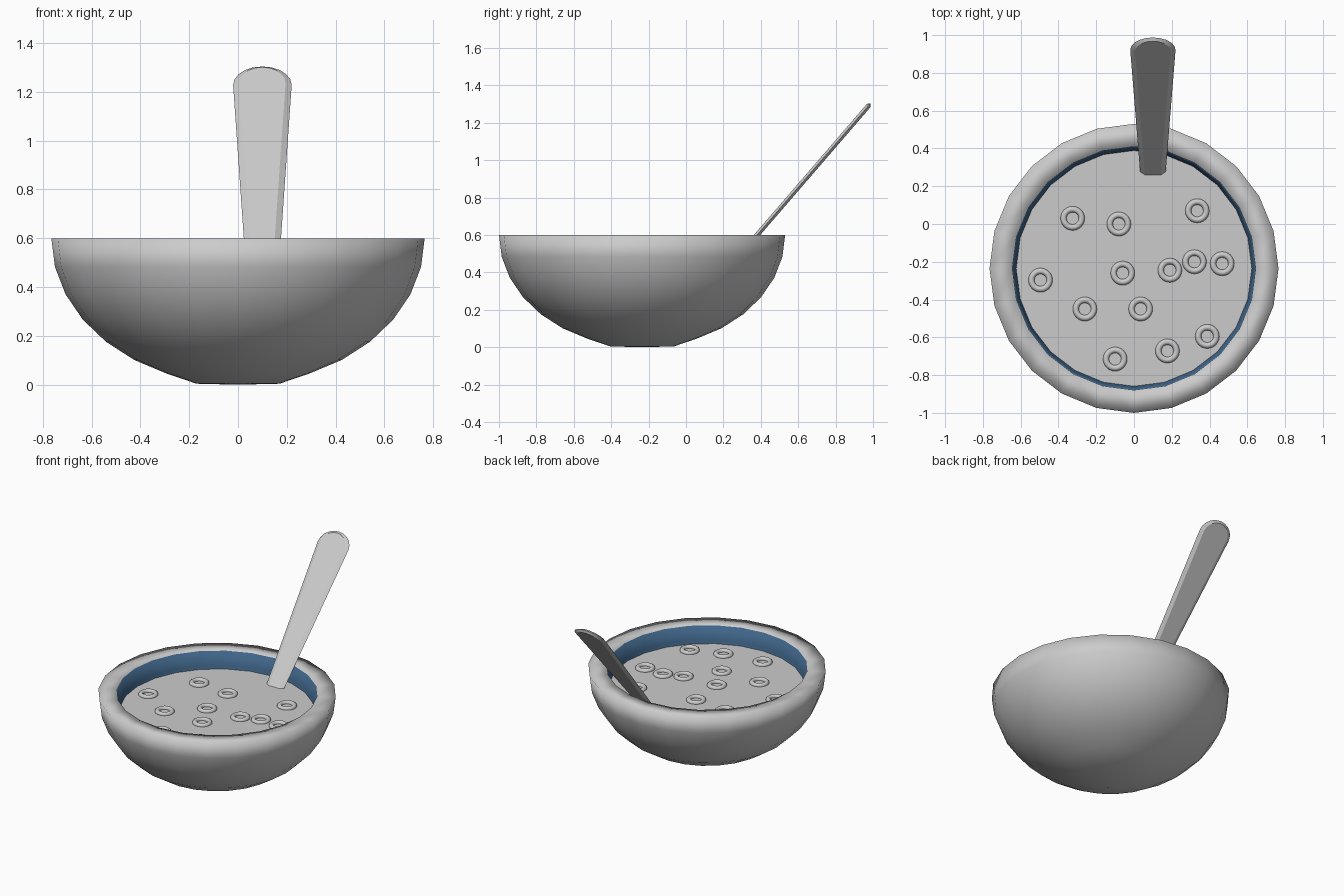
import bpy, bmesh, math
from mathutils import Vector

if "Cube" in bpy.data.objects:
    bpy.data.objects.remove(bpy.data.objects["Cube"])

CY = -0.235       # bowl centre in y
MILK_Z = 0.48
SEG = 24


def finish(name, bm, smooth=True):
    bmesh.ops.recalc_face_normals(bm, faces=bm.faces)
    me = bpy.data.meshes.new(name)
    bm.to_mesh(me)
    bm.free()
    for p in me.polygons:
        p.use_smooth = smooth
    ob = bpy.data.objects.new(name, me)
    bpy.context.collection.objects.link(ob)
    return ob


# Bowl: outer half ellipsoid, flat rim, blue inner shell
outer = []
for k in range(1, 9):
    a = math.radians(11.25 * k)
    outer.append((0.765 * math.sin(a), 0.6 * (1 - math.cos(a))))
outer[0] = (0.17, 0.004)
inner = []
for k in range(8, 0, -1):
    a = math.radians(11.25 * k)
    inner.append((0.645 * math.sin(a), 0.6 - 0.5 * math.cos(a)))
profile = outer + inner
bm = bmesh.new()
rings = []
for r, z in profile:
    rings.append([bm.verts.new((r * math.sin(i * math.tau / SEG),
                                CY + r * math.cos(i * math.tau / SEG), z))
                  for i in range(SEG)])
for k, (a, b) in enumerate(zip(rings, rings[1:])):
    for i in range(SEG):
        j = (i + 1) % SEG
        f = bm.faces.new((a[i], a[j], b[j], b[i]))
        f.material_index = int(k >= len(outer))
for ring, z, mat in ((rings[0], 0.0, 0), (rings[-1], 0.1, 1)):
    c = bm.verts.new((0, CY, z))
    for i in range(SEG):
        bm.faces.new((ring[i], ring[(i + 1) % SEG], c)).material_index = mat
bowl = finish("bowl", bm)
blue = bpy.data.materials.new("blue_glaze")
blue.diffuse_color = (0.05, 0.13, 0.25, 1)
blue.use_nodes = True
blue.node_tree.nodes["Principled BSDF"].inputs["Base Color"].default_value = blue.diffuse_color
bowl.data.materials.append(None)
bowl.data.materials.append(blue)

# Milk surface
bm = bmesh.new()
bmesh.ops.create_circle(bm, cap_ends=True, segments=SEG, radius=0.628)
milk = finish("milk", bm, False)
milk.location = (0, CY, MILK_Z)

# Cereal rings floating in the milk
spots = [(-0.325, 0.03), (-0.08, 0), (0.335, 0.07), (-0.495, -0.297), (-0.06, -0.26),
         (0.19, -0.245), (0.32, -0.2), (0.467, -0.21), (-0.26, -0.45), (0.035, -0.45),
         (0.388, -0.595), (0.177, -0.672), (-0.1, -0.715)]
for n, (x, y) in enumerate(spots):
    bpy.ops.mesh.primitive_torus_add(major_segments=24, minor_segments=10, major_radius=0.048,
                                     minor_radius=0.016, location=(x, y, MILK_Z + 0.002))
    bpy.context.object.name = f"cereal_ring_{n + 1}"
    bpy.ops.object.shade_smooth()

# Spoon handle: tapered, round tip, bevelled edges, leaning back
d = Vector((0, 0.653, 0.757))
up = Vector((0, -0.757, 0.653))
base = Vector((0.1, 0.38, 0.6))
bm = bmesh.new()
loops = []
for inset, off in ((0.025, 0.013), (0, 0), (0.025, -0.013)):
    pts = [(-0.063 + inset, -0.25), (0.063 - inset, -0.25)]
    for i in range(11):
        a = math.pi * i / 10
        pts.append(((0.12 - inset) * math.cos(a), 0.83 + (0.1 - inset * 0.6) * math.sin(a)))
    loops.append([bm.verts.new(base + Vector((w, 0, 0)) + d * t + up * off) for w, t in pts])
for a, b in zip(loops, loops[1:]):
    for i in range(len(a)):
        j = (i + 1) % len(a)
        bm.faces.new((a[i], a[j], b[j], b[i]))
bm.faces.new(loops[0])
bm.faces.new(loops[-1])
spoon = finish("spoon_handle", bm)
bpy.ops.object.select_all(action='DESELECT')
spoon.select_set(True)
bpy.context.view_layer.objects.active = spoon
bpy.ops.object.shade_smooth_by_angle(angle=math.radians(25))
